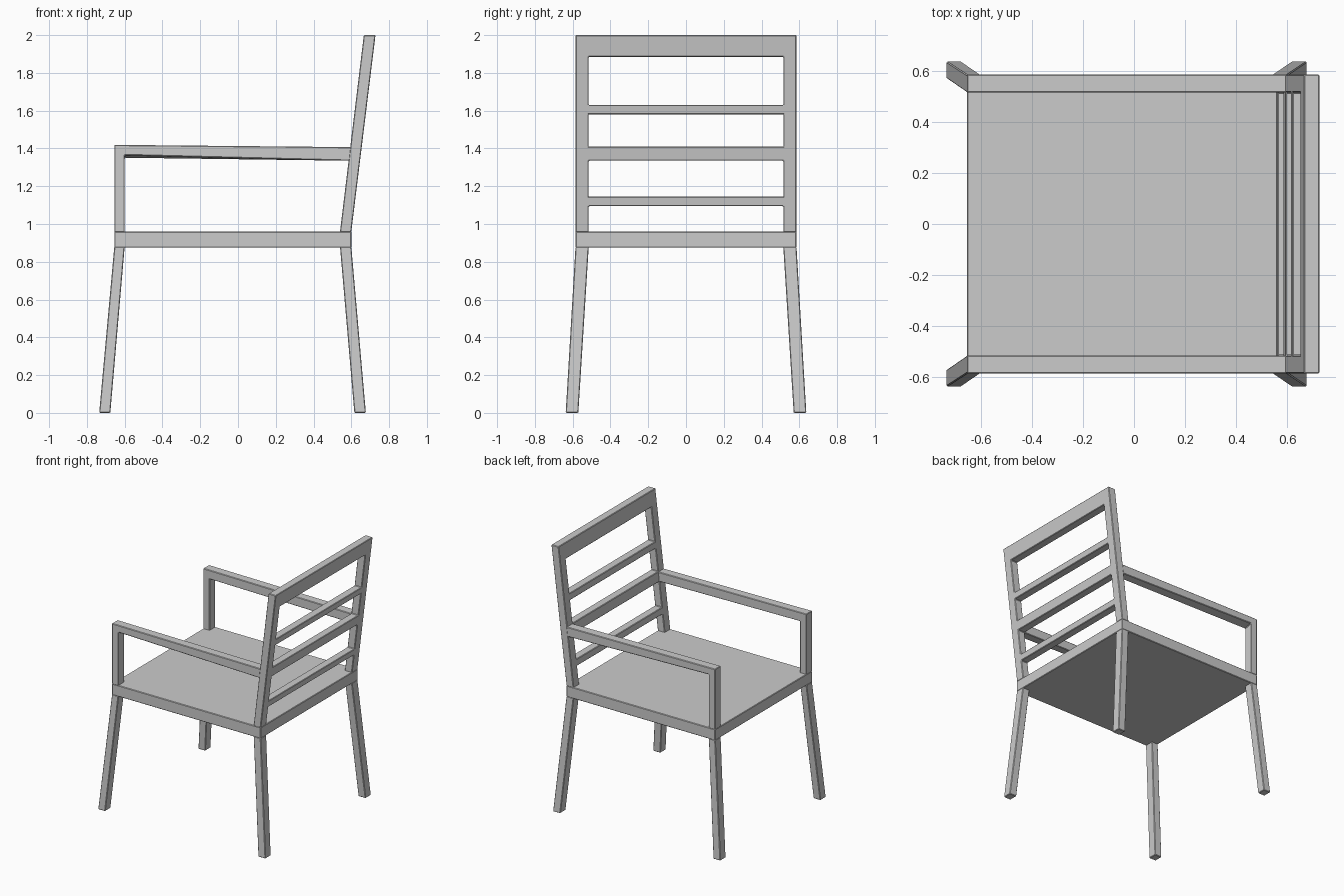
import bpy, bmesh

if "Cube" in bpy.data.objects:
    bpy.data.objects.remove(bpy.data.objects["Cube"])

EDGE = 0.004  # softened edge width


def finish(name, bm, mirror=False):
    bmesh.ops.recalc_face_normals(bm, faces=bm.faces)
    mesh = bpy.data.meshes.new(name)
    bm.to_mesh(mesh)
    bm.free()
    obj = bpy.data.objects.new(name, mesh)
    bpy.context.collection.objects.link(obj)
    bevel = obj.modifiers.new("soft_edges", 'BEVEL')
    bevel.width = EDGE
    bevel.segments = 1
    bevel.limit_method = 'ANGLE'
    if mirror:
        m = obj.modifiers.new("other_side", 'MIRROR')
        m.use_axis = (False, True, False)
    return obj


def loft(name, ring_a, ring_b, mirror=False):
    """Solid between two matching outlines."""
    bm = bmesh.new()
    a = [bm.verts.new(p) for p in ring_a]
    b = [bm.verts.new(p) for p in ring_b]
    bm.faces.new(a)
    bm.faces.new(b[::-1])
    n = len(a)
    for i in range(n):
        j = (i + 1) % n
        bm.faces.new((a[i], b[i], b[j], a[j]))
    return finish(name, bm, mirror)


def rect(x0, x1, y0, y1, z):
    return [(x0, y0, z), (x1, y0, z), (x1, y1, z), (x0, y1, z)]


# Seat slab
X0, X1, YI, YO = -0.655, 0.60, 0.515, 0.585
SEAT_LOW, SEAT_TOP = 0.875, 0.96
loft("seat", rect(X0, X1, -YO, YO, SEAT_LOW), rect(X0, X1, -YO, YO, SEAT_TOP))

# Splayed legs
loft("front_legs", rect(-0.735, -0.676, 0.57, 0.637, 0),
     rect(X0, -0.60, YI, YO, SEAT_LOW + EDGE), mirror=True)
loft("back_legs", rect(0.616, 0.677, 0.57, 0.637, 0),
     rect(0.54, X1, YI, YO, SEAT_LOW + EDGE), mirror=True)


# Arm post and armrest in one piece; the underside tilts slightly
def arm_outline(y, under):
    pts = [(X0, SEAT_TOP - EDGE), (-0.60, SEAT_TOP - EDGE), (-0.60, under),
           (0.592, 1.335), (0.60, 1.407), (X0, 1.419)]
    return [(x, y, z) for x, z in pts]


loft("armrests", arm_outline(YI, 1.35), arm_outline(YO, 1.365), mirror=True)

# Ladder back: a leaning frame with four openings
ys = [-YO, -YI, YI, YO]
zs = [SEAT_TOP - EDGE, 1.095, 1.145, 1.335, 1.41, 1.58, 1.63, 1.885, 2.0]


def lean(z, back):
    t = (z - SEAT_TOP) / (2.0 - SEAT_TOP)
    return 0.60 + 0.128 * t if back else 0.54 + 0.126 * t


bm = bmesh.new()
grid = [[bm.verts.new((lean(z, False), y, z)) for y in ys] for z in zs]
for r in range(len(zs) - 1):
    for c in range(3):
        if c == 1 and r % 2 == 0:
            continue  # opening between slats
        bm.faces.new((grid[r][c], grid[r][c + 1], grid[r + 1][c + 1], grid[r + 1][c]))
ext = bmesh.ops.extrude_face_region(bm, geom=bm.faces[:], use_keep_orig=True)
for v in ext["geom"]:
    if isinstance(v, bmesh.types.BMVert):
        v.co.x = lean(v.co.z, True)
finish("ladder_back", bm)
